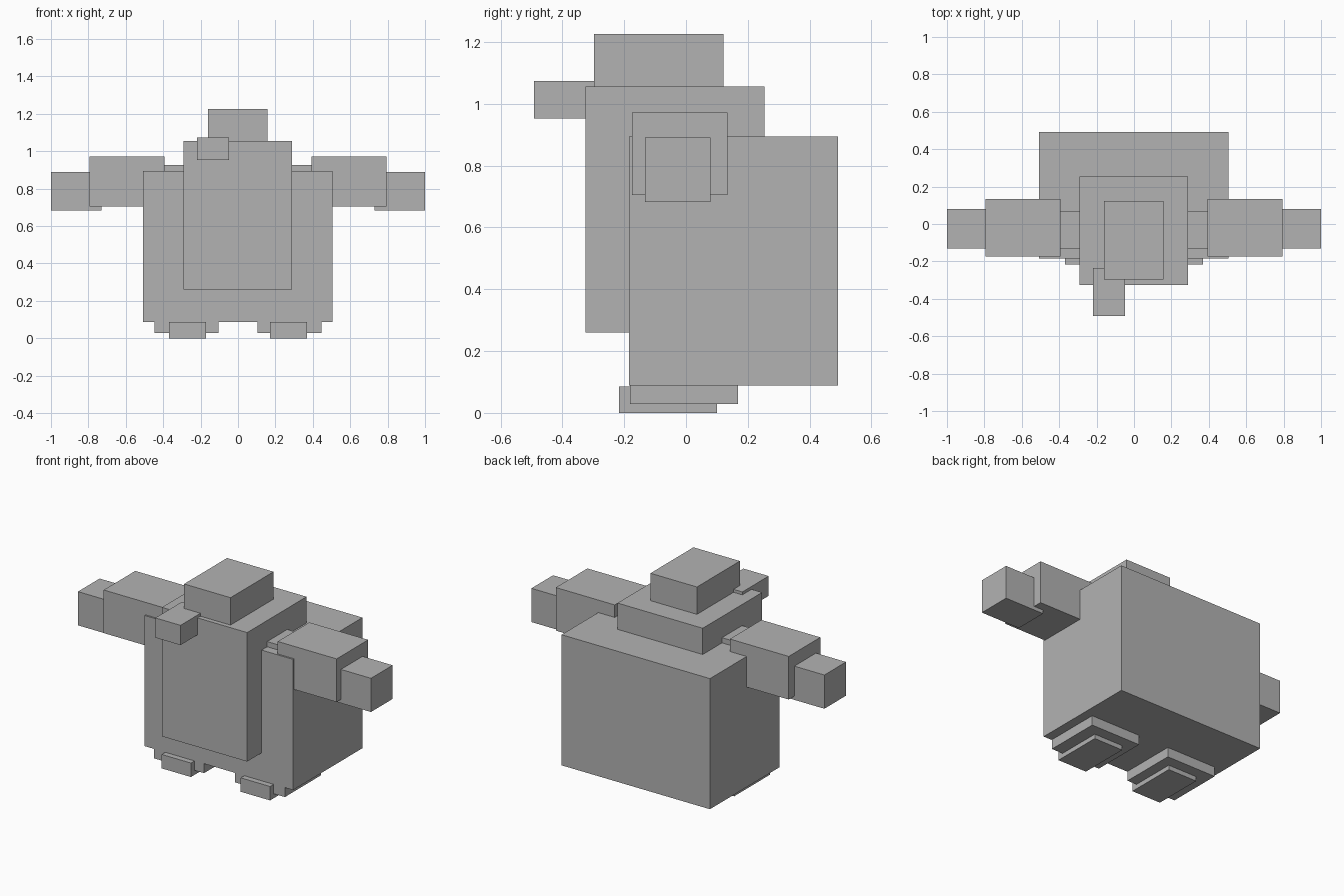
import bpy

cube = bpy.data.objects.get("Cube")
if cube:
    bpy.data.objects.remove(cube, do_unlink=True)

# One plain grey for the whole figure
GREY = (0.45, 0.45, 0.45, 1.0)
grey = bpy.data.materials.new("plain_grey")
grey.use_nodes = True
grey.diffuse_color = GREY
grey.node_tree.nodes["Principled BSDF"].inputs["Base Color"].default_value = GREY


def box(name, x, y, z):
    """Flat-faced block spanning the given (low, high) ranges."""
    spans = (x, y, z)
    bpy.ops.mesh.primitive_cube_add(size=1, location=[(a + b) / 2 for a, b in spans])
    obj = bpy.context.object
    obj.name = name
    obj.scale = [b - a for a, b in spans]
    bpy.ops.object.transform_apply(location=False, rotation=False, scale=True)
    obj.data.materials.append(grey)
    return obj


def pair(name, x, y, z):
    """The same block on the left (+x) and right (-x)."""
    box("left_" + name, x, y, z)
    box("right_" + name, (-x[1], -x[0]), y, z)


# Torso, chest and head
box("body", (-0.508, 0.505), (-0.184, 0.492), (0.088, 0.894))
box("chest", (-0.292, 0.29), (-0.325, 0.254), (0.26, 1.056))
box("head", (-0.16, 0.157), (-0.297, 0.122), (1.03, 1.225))
box("snout", (-0.22, -0.048), (-0.492, -0.235), (0.952, 1.074))

# Arms
pair("shoulder", (0.2, 0.45), (-0.13, 0.066), (0.72, 0.926))
pair("arm", (0.393, 0.795), (-0.174, 0.134), (0.705, 0.971))
pair("hand", (0.73, 1.0), (-0.132, 0.079), (0.682, 0.89))

# Legs and feet
pair("leg", (0.105, 0.447), (-0.181, 0.169), (0.028, 0.15))
pair("foot", (0.17, 0.37), (-0.216, 0.1), (0.0, 0.086))
